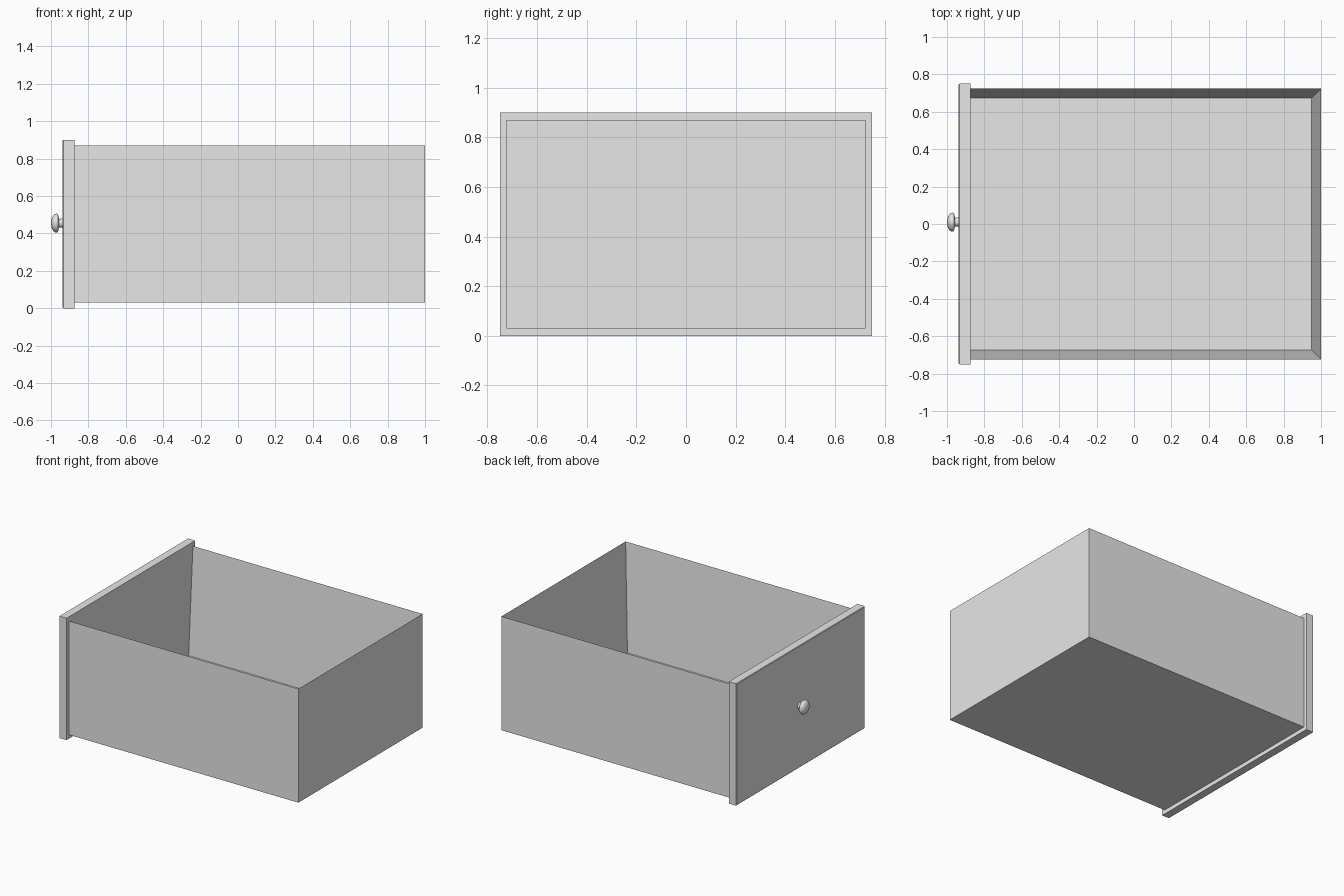
import bpy, bmesh, math
from mathutils import Matrix

cube = bpy.data.objects.get("Cube")
if cube:
    bpy.data.objects.remove(cube, do_unlink=True)

grey = bpy.data.materials.new("light_grey")
grey.use_nodes = True
colour = (0.8, 0.8, 0.8, 1)
grey.diffuse_color = colour
grey.node_tree.nodes["Principled BSDF"].inputs["Base Color"].default_value = colour


def add_object(name, bm):
    mesh = bpy.data.meshes.new(name)
    bm.to_mesh(mesh)
    bm.free()
    mesh.materials.append(grey)
    obj = bpy.data.objects.new(name, mesh)
    bpy.context.collection.objects.link(obj)
    return obj


def box(low, high):
    bm = bmesh.new()
    size = [b - a for a, b in zip(low, high)]
    mid = [(a + b) / 2 for a, b in zip(low, high)]
    bmesh.ops.create_cube(bm, size=1, matrix=Matrix.Translation(mid) @ Matrix.Diagonal((*size, 1)))
    return bm


PANEL_BACK, PANEL_FACE = -0.875, -0.937
WALL, HALF_WIDTH, BOTTOM, TOP = 0.05, 0.724, 0.03, 0.87

# Open tray: inset the top of a box and push it down to the floor
bm = box((PANEL_BACK - 0.002, -HALF_WIDTH, BOTTOM), (1, HALF_WIDTH, TOP))
bm.faces.ensure_lookup_table()
lid = max(bm.faces, key=lambda f: f.calc_center_median().z)
bmesh.ops.inset_region(bm, faces=[lid], thickness=WALL, use_even_offset=True)
for v in lid.verts:
    v.co.z = BOTTOM + WALL
    if v.co.x < 0:
        v.co.x = PANEL_BACK  # the panel closes this end
add_object("drawer_tray", bm)

# Overhanging panel, with a fine chamfer around its outer face
bm = box((PANEL_FACE, -0.75, 0), (PANEL_BACK, 0.75, 0.9))
rim = [e for e in bm.edges if all(v.co.x < PANEL_FACE + 0.01 for v in e.verts)]
bmesh.ops.bevel(bm, geom=rim, offset=0.004, segments=1, affect='EDGES')
add_object("drawer_panel", bm)

# Mushroom knob: (x, radius) profile spun around the x axis
profile = [(-0.934, 0.027), (-0.942, 0.024), (-0.957, 0.023), (-0.96, 0.038),
           (-0.964, 0.048), (-0.97, 0.051), (-0.978, 0.049), (-0.987, 0.042),
           (-0.994, 0.031), (-0.998, 0.017), (-1, 0)]
bm = bmesh.new()
verts = [bm.verts.new((x, 0, r)) for x, r in profile]
edges = [bm.edges.new(pair) for pair in zip(verts, verts[1:])]
bmesh.ops.spin(bm, geom=verts + edges, cent=(0, 0, 0), axis=(1, 0, 0),
               angle=math.tau, steps=32)
bmesh.ops.remove_doubles(bm, verts=bm.verts, dist=0.0001)
bmesh.ops.recalc_face_normals(bm, faces=bm.faces)
bmesh.ops.translate(bm, verts=bm.verts, vec=(0, 0.01, 0.455))
knob = add_object("knob", bm)
bpy.ops.object.select_all(action='DESELECT')
knob.select_set(True)
bpy.context.view_layer.objects.active = knob
bpy.ops.object.shade_smooth_by_angle(angle=math.radians(50))
